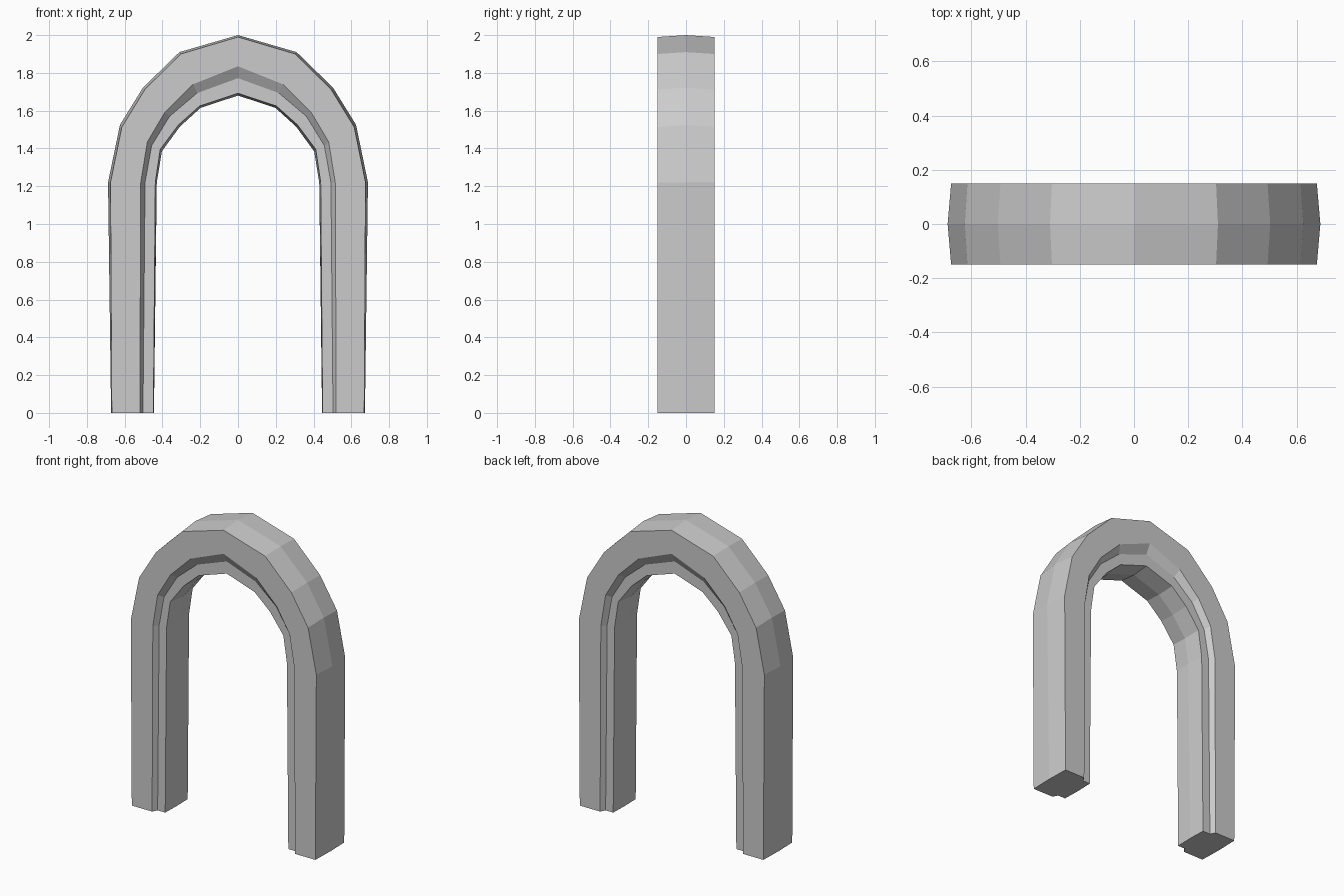
import bpy, bmesh

if "Cube" in bpy.data.objects:
    bpy.data.objects.remove(bpy.data.objects["Cube"])

# Half-arch rails from leg foot to crown, as (x, z)
outer_ridge = [(.672, 0), (.688, 1.22), (.625, 1.525), (.503, 1.722), (.31, 1.91), (0, 2.0)]
outer_edge = [(.668, 0), (.675, 1.22), (.615, 1.513), (.493, 1.712), (.303, 1.9), (0, 1.99)]
step_edge = [(.52, 0), (.515, 1.22), (.48, 1.435), (.387, 1.592), (.237, 1.74), (0, 1.835)]
recess_edge = [(.503, 0), (.492, 1.22), (.457, 1.415), (.362, 1.57), (.217, 1.693), (0, 1.772)]
inner_edge = [(.448, 0), (.438, 1.22), (.412, 1.395), (.315, 1.525), (.203, 1.625), (0, 1.692)]
inner_ridge = [(.445, 0), (.43, 1.22), (.403, 1.385), (.308, 1.515), (.198, 1.615), (0, 1.68)]

# Cross-section loop: each rail with its depth, front then back
section = [(outer_ridge, 0), (outer_edge, -.15), (step_edge, -.15),
           (recess_edge, -.117), (inner_edge, -.117), (inner_ridge, 0),
           (inner_edge, .117), (recess_edge, .117), (step_edge, .15), (outer_edge, .15)]

# Loft the sections along the half arch
bm = bmesh.new()
rings = [[bm.verts.new((rail[i][0], y, rail[i][1])) for rail, y in section]
         for i in range(len(outer_ridge))]
n = len(section)
for a, b in zip(rings, rings[1:]):
    for j in range(n):
        k = (j + 1) % n
        bm.faces.new((a[j], a[k], b[k], b[j]))
bm.faces.new(rings[0])  # foot of the leg

# Mirror to the other leg and weld at the crown
geom = bm.verts[:] + bm.edges[:] + bm.faces[:]
bmesh.ops.mirror(bm, geom=geom, axis='X', merge_dist=0.0001)
bmesh.ops.remove_doubles(bm, verts=bm.verts[:], dist=0.0001)
bmesh.ops.recalc_face_normals(bm, faces=bm.faces[:])

mesh = bpy.data.meshes.new("arch_frame")
bm.to_mesh(mesh)
bm.free()
bpy.context.collection.objects.link(bpy.data.objects.new("arch_frame", mesh))
